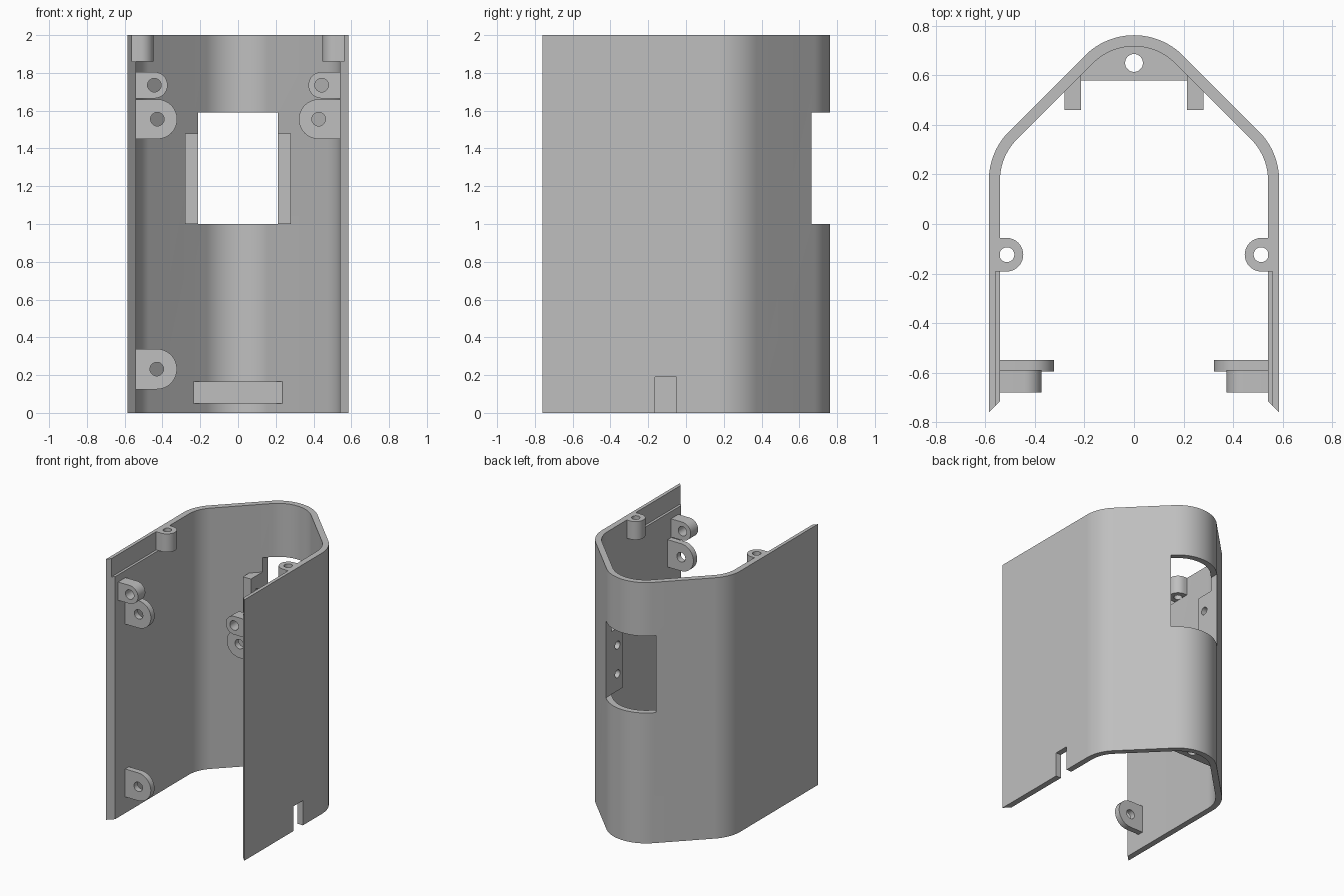
import bpy, bmesh
from math import sin, cos, radians, sqrt

if "Cube" in bpy.data.objects:
    bpy.data.objects.remove(bpy.data.objects["Cube"])

GREY = bpy.data.materials.new("plain grey")
GREY.use_nodes = True
colour = (0.52, 0.52, 0.52, 1)
GREY.diffuse_color = colour
GREY.node_tree.nodes["Principled BSDF"].inputs["Base Color"].default_value = colour

HALF, WALL, HEIGHT = 0.586, 0.045, 2.0
BACK, BEND = 0.762, 0.28


def prism(name, outline, axis, lo, hi):
    """Extrude a 2D outline along one axis."""
    place = {"x": lambda a, b, h: (h, a, b),
             "y": lambda a, b, h: (a, h, b),
             "z": lambda a, b, h: (a, b, h)}[axis]
    bm = bmesh.new()
    low = [bm.verts.new(place(a, b, lo)) for a, b in outline]
    high = [bm.verts.new(place(a, b, hi)) for a, b in outline]
    bm.faces.new(low)
    bm.faces.new(high)
    n = len(outline)
    for i in range(n):
        j = (i + 1) % n
        bm.faces.new((low[i], low[j], high[j], high[i]))
    bmesh.ops.recalc_face_normals(bm, faces=bm.faces)
    mesh = bpy.data.meshes.new(name)
    bm.to_mesh(mesh)
    bm.free()
    mesh.materials.append(GREY)
    ob = bpy.data.objects.new(name, mesh)
    bpy.context.collection.objects.link(ob)
    return ob


def arc(cx, cy, r, start, end, steps=16):
    angles = [radians(start + (end - start) * i / steps) for i in range(steps + 1)]
    return [(cx + r * cos(t), cy + r * sin(t)) for t in angles]


def rect(a0, a1, b0, b1):
    return [(a0, b0), (a1, b0), (a1, b1), (a0, b1)]


def circle(cx, cy, r):
    return arc(cx, cy, r, 0, 360, 32)[:-1]


def cut(target, cutter):
    """Subtract the cutter and discard it."""
    mod = target.modifiers.new("cut", "BOOLEAN")
    mod.operation = "DIFFERENCE"
    mod.solver = "EXACT"
    mod.object = cutter
    bpy.context.view_layer.objects.active = target
    bpy.ops.object.modifier_apply(modifier=mod.name)
    bpy.data.objects.remove(cutter)


def smooth(ob):
    bpy.ops.object.select_all(action="DESELECT")
    ob.select_set(True)
    bpy.context.view_layer.objects.active = ob
    bpy.ops.object.shade_smooth_by_angle(angle=radians(30))


def tab(root, cx, cy, r, s):
    """Outline flat at the wall and round at the free end, on side s."""
    pts = [(root, cy - r)] + arc(cx, cy, r, 270, 90) + [(root, cy + r)]
    return [(s * a, b) for a, b in pts]


# Shell: straight sides, two bends and a rounded back
top_centre = BACK - BEND
corner_x = HALF - BEND
corner_y = top_centre - corner_x


def half_path(offset, front):
    r = BEND - offset
    return ([(HALF - offset, front)] + arc(corner_x, corner_y, r, 0, 45)
            + arc(0, top_centre, r, 45, 90))


def full_path(offset, front):
    half = half_path(offset, front)
    return half + [(-x, y) for x, y in reversed(half[:-1])]


profile = full_path(0, -0.76) + full_path(WALL, -0.715)[::-1]
shell = prism("shell", profile, "z", 0, HEIGHT)

# Back window and bottom notch in the left wall
cut(shell, prism("window_cutter", rect(-0.213, 0.213, 1.0, 1.59), "y", 0.4, 0.9))
cut(shell, prism("notch_cutter", rect(-0.165, -0.05, -0.1, 0.19), "x", 0.45, 0.7))

# Rebates along the top inside edges
for s in (1, -1):
    lo, hi = sorted((s * 0.4, s * 0.56))
    cut(shell, prism("rebate_cutter", rect(-0.9, -0.19, 1.86, 2.1), "x", lo, hi))
smooth(shell)

ROOT = HALF - WALL + 0.008

for s, side in ((1, "left"), (-1, "right")):
    # Screw bosses under the top edge
    boss = prism(side + "_top_boss", tab(0.56, 0.515, -0.124, 0.068, s), "z", 1.86, HEIGHT)
    cut(boss, prism("hole", circle(s * 0.513, -0.124, 0.03), "z", 1.8, 2.1))
    smooth(boss)

    # Front lugs
    lugs = [("upper_small_lug", 0.443, 1.735, 0.07, -0.68, -0.59),
            ("upper_large_lug", 0.427, 1.555, 0.105, -0.595, -0.55)]
    if s < 0:
        lugs.append(("bottom_lug", 0.43, 0.232, 0.107, -0.595, -0.55))
    for name, cx, cz, r, y0, y1 in lugs:
        lug = prism(side + "_" + name, tab(ROOT, cx, cz, r, s), "y", y0, y1)
        cut(lug, prism("hole", circle(s * cx, cz, 0.036), "y", -0.8, -0.4))
        smooth(lug)

    # Drilled plates beside the window
    outline = [(s * a, b) for a, b in ((0.213, 0.46), (0.28, 0.46), (0.28, 0.55), (0.213, 0.617))]
    plate = prism(side + "_window_plate", outline, "z", 1.0, 1.48)
    for z in (1.13, 1.35):
        lo, hi = sorted((s * 0.1, s * 0.4))
        cut(plate, prism("hole", circle(0.525, z, 0.03), "x", lo, hi))
    smooth(plate)

# Web across the bottom of the rounded back
embed = WALL - 0.006
edge = top_centre + (BEND - embed) * sqrt(2) - 0.58
curve = arc(0, top_centre, BEND - embed, 45, 135, 24)
web = prism("bottom_web", [(edge, 0.58)] + curve + [(-edge, 0.58)], "z", 0.05, 0.165)
cut(web, prism("hole", circle(0, 0.65, 0.036), "z", 0, 0.3))
smooth(web)
